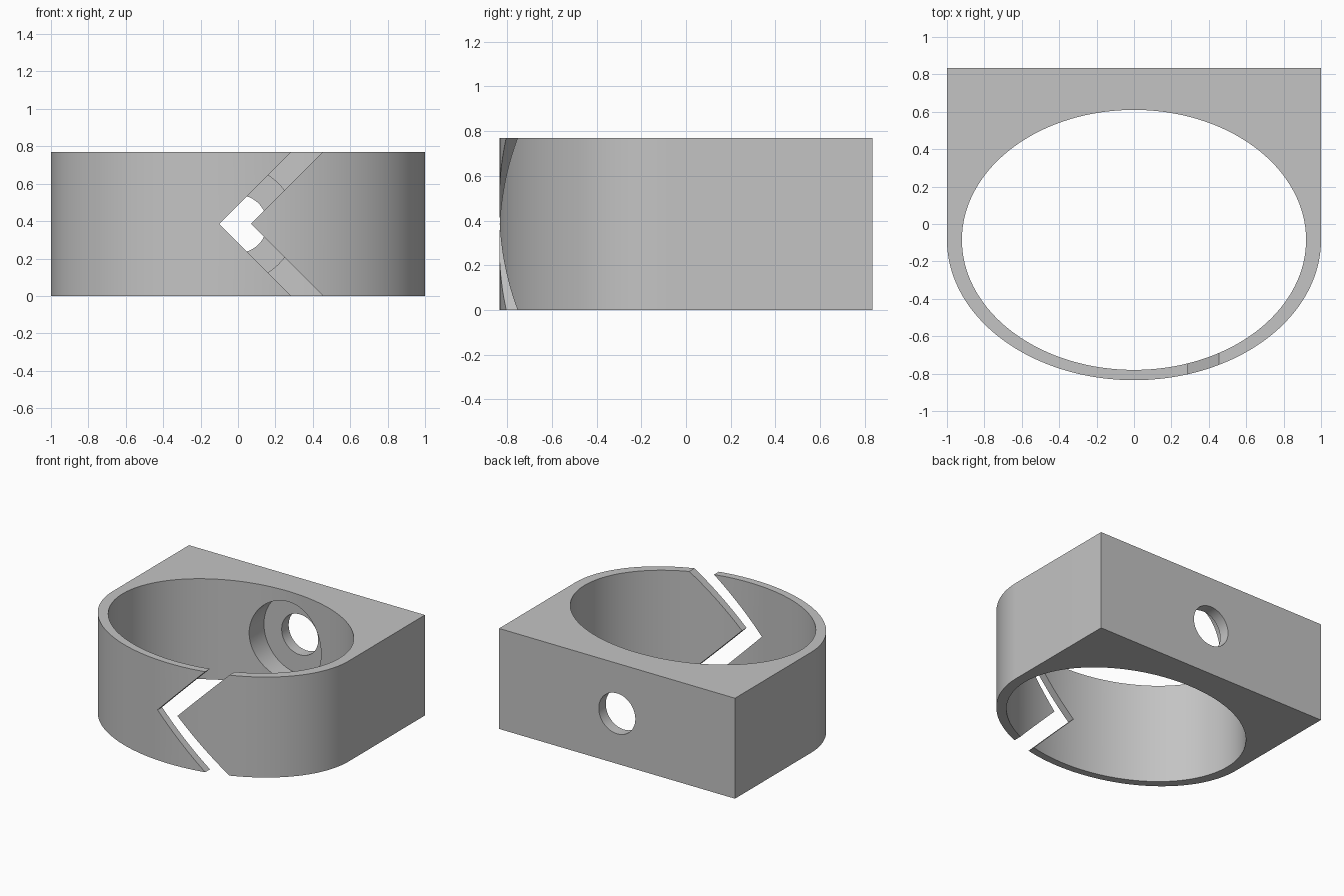
import bpy
import bmesh
from math import cos, sin, pi, radians
from mathutils import Matrix

if "Cube" in bpy.data.objects:
    bpy.data.objects.remove(bpy.data.objects["Cube"], do_unlink=True)

HEIGHT = 0.77
BACK = 0.835       # flat rear face
CENTRE_Y = -0.085  # centre of the oval opening
MID = HEIGHT / 2

grey = bpy.data.materials.new("plain grey")
grey.use_nodes = True
colour = (0.55, 0.55, 0.55, 1)
grey.diffuse_color = colour
grey.node_tree.nodes["Principled BSDF"].inputs["Base Color"].default_value = colour


def prism(name, points, direction):
    """Extrude a closed outline along a direction into a solid."""
    bm = bmesh.new()
    face = bm.faces.new([bm.verts.new(p) for p in points])
    result = bmesh.ops.extrude_face_region(bm, geom=[face])
    moved = [v for v in result["geom"] if isinstance(v, bmesh.types.BMVert)]
    bmesh.ops.translate(bm, verts=moved, vec=direction)
    bmesh.ops.recalc_face_normals(bm, faces=bm.faces)
    return finish(name, bm)


def rod(name, radius, y0, y1):
    """Round cutter lying along y at mid height."""
    bm = bmesh.new()
    place = Matrix.Translation((0, (y0 + y1) / 2, MID)) @ Matrix.Rotation(pi / 2, 4, "X")
    bmesh.ops.create_cone(bm, cap_ends=True, segments=96, radius1=radius,
                          radius2=radius, depth=y1 - y0, matrix=place)
    return finish(name, bm)


def finish(name, bm):
    mesh = bpy.data.meshes.new(name)
    bm.to_mesh(mesh)
    bm.free()
    mesh.materials.append(grey)
    obj = bpy.data.objects.new(name, mesh)
    bpy.context.collection.objects.link(obj)
    return obj


def oval(rx, ry, z, start, end, steps):
    return [(rx * cos(start + (end - start) * i / steps),
             CENTRE_Y + ry * sin(start + (end - start) * i / steps), z)
            for i in range(steps + 1)]


# Body: half oval at the front, square block at the back
outline = oval(1, 0.75, 0, pi, 2 * pi, 96) + [(1, BACK, 0), (-1, BACK, 0)]
body = prism("clamp_body", outline, (0, 0, HEIGHT))

# Oval opening, chevron split, screw hole and its counterbore
opening = prism("opening_cutter", oval(0.92, 0.695, -0.1, 0, 2 * pi, 192)[:-1],
                (0, 0, HEIGHT + 0.2))
reach = MID + 0.1
tip, gap = -0.1, 0.17
chevron = [(tip, 0), (tip + reach, reach), (tip + gap + reach, reach),
           (tip + gap, 0), (tip + gap + reach, -reach), (tip + reach, -reach)]
split = prism("split_cutter", [(x, -1, MID + z) for x, z in chevron], (0, 0.8, 0))
counterbore = rod("counterbore_cutter", 0.305, 0.2, 0.75)
hole = rod("hole_cutter", 0.155, 0.3, 1)

bpy.context.view_layer.objects.active = body
for cutter in (opening, split, counterbore, hole):
    cutter.hide_render = True
    mod = body.modifiers.new(cutter.name, "BOOLEAN")
    mod.operation = "DIFFERENCE"
    mod.solver = "EXACT"
    mod.object = cutter
    bpy.ops.object.modifier_apply(modifier=mod.name)
    bpy.data.objects.remove(cutter, do_unlink=True)

# Smooth curved walls, crisp edges
bpy.ops.object.select_all(action="DESELECT")
body.select_set(True)
bpy.ops.object.shade_smooth_by_angle(angle=radians(25))
